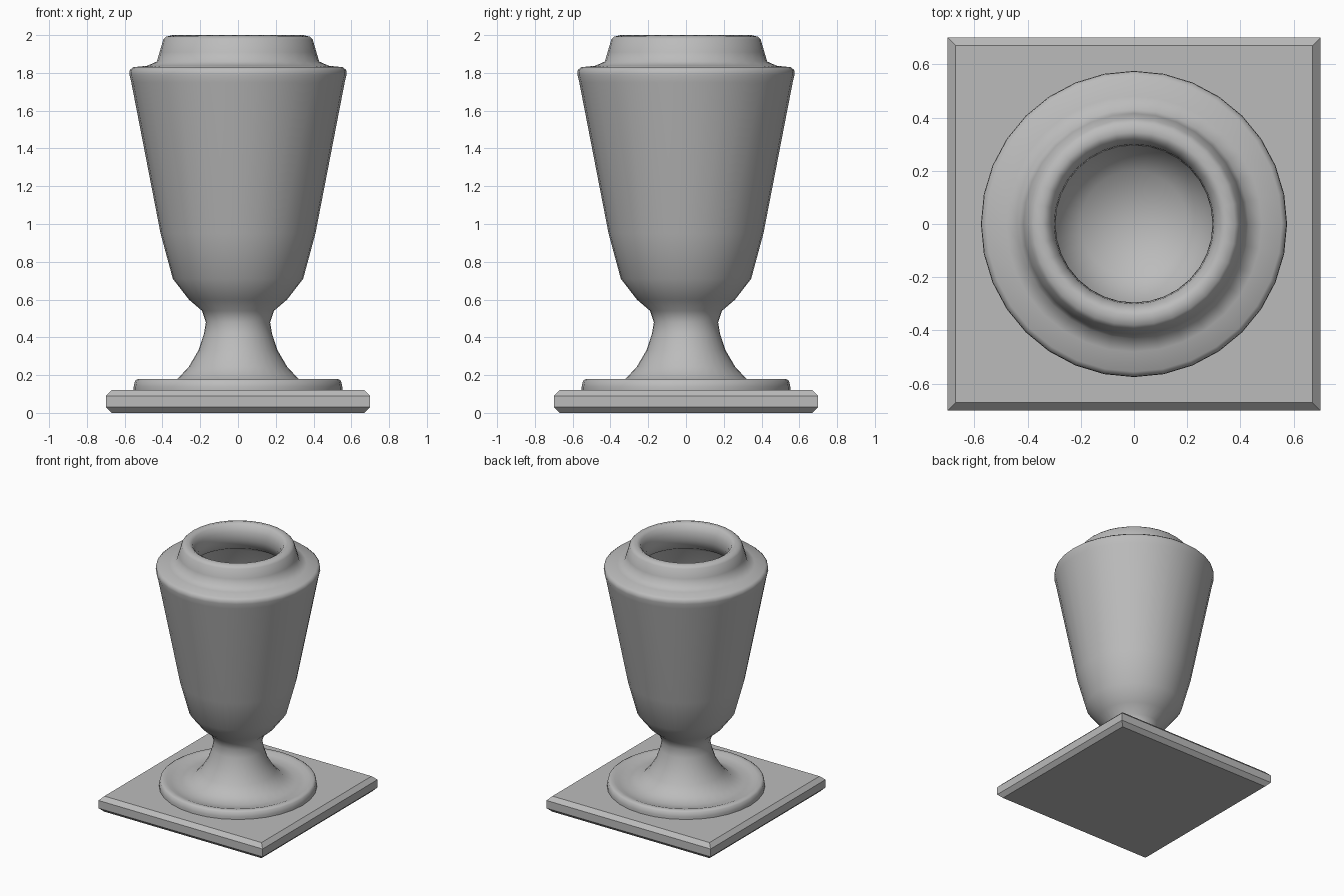
import bpy, bmesh
from math import cos, sin, tau

cube = bpy.data.objects.get("Cube")
if cube:
    bpy.data.objects.remove(cube, do_unlink=True)

STONE = (0.5, 0.5, 0.5, 1.0)
stone = bpy.data.materials.new("grey_stone")
stone.use_nodes = True
stone.diffuse_color = STONE
stone.node_tree.nodes["Principled BSDF"].inputs["Base Color"].default_value = STONE


def finish(bm, name, smooth):
    bmesh.ops.recalc_face_normals(bm, faces=bm.faces)
    for face in bm.faces:
        face.smooth = smooth
    mesh = bpy.data.meshes.new(name)
    bm.to_mesh(mesh)
    bm.free()
    mesh.materials.append(stone)
    obj = bpy.data.objects.new(name, mesh)
    bpy.context.collection.objects.link(obj)
    return obj


def lathe(name, profile, sides=32):
    """Revolve (radius, height) points; a zero radius becomes a pole."""
    bm = bmesh.new()
    rings = []
    for r, z in profile:
        count = sides if r > 0 else 1
        rings.append([bm.verts.new((r * cos(tau * i / sides), r * sin(tau * i / sides), z))
                      for i in range(count)])
    for low, high in zip(rings, rings[1:]):
        for i in range(sides):
            j = (i + 1) % sides
            corners = [low[i % len(low)], low[j % len(low)],
                       high[j % len(high)], high[i % len(high)]]
            bm.faces.new(list(dict.fromkeys(corners)))
    return finish(bm, name, True)


# Square plinth with chamfered top and bottom edges
bm = bmesh.new()
bmesh.ops.create_cube(bm, size=1)
for v in bm.verts:
    v.co = (v.co.x * 1.4, v.co.y * 1.4, (v.co.z + 0.5) * 0.12)
level = [e for e in bm.edges if abs(e.verts[0].co.z - e.verts[1].co.z) < 0.01]
bmesh.ops.bevel(bm, geom=level, offset=0.03, segments=1, affect='EDGES')
finish(bm, "plinth", False)

# Urn: outside from foot to rim, then the hollow inside down to its floor
foot = [(0, 0.12), (0.552, 0.12), (0.552, 0.14), (0.545, 0.17), (0.53, 0.18),
        (0.50, 0.178), (0.47, 0.166), (0.40, 0.16)]
stem = [(0.32, 0.18), (0.26, 0.245), (0.21, 0.33), (0.18, 0.42), (0.17, 0.48), (0.19, 0.54)]
bowl = [(0.26, 0.60), (0.345, 0.71), (0.41, 0.95), (0.565, 1.75), (0.575, 1.79),
        (0.573, 1.815), (0.555, 1.83)]
neck = [(0.48, 1.838), (0.43, 1.86), (0.415, 1.91), (0.395, 1.978), (0.38, 1.992), (0.345, 2.0)]
hollow = [(0.32, 1.985), (0.30, 1.94), (0.295, 1.88), (0.33, 1.80), (0.45, 1.73),
          (0.36, 1.00), (0.29, 0.77), (0.20, 0.66), (0, 0.62)]
urn = lathe("urn", foot + stem + bowl + neck + hollow)

# Keep the foot's lower edge crisp
bpy.context.view_layer.objects.active = urn
urn.select_set(True)
bpy.ops.object.shade_smooth_by_angle(angle=1.2)
